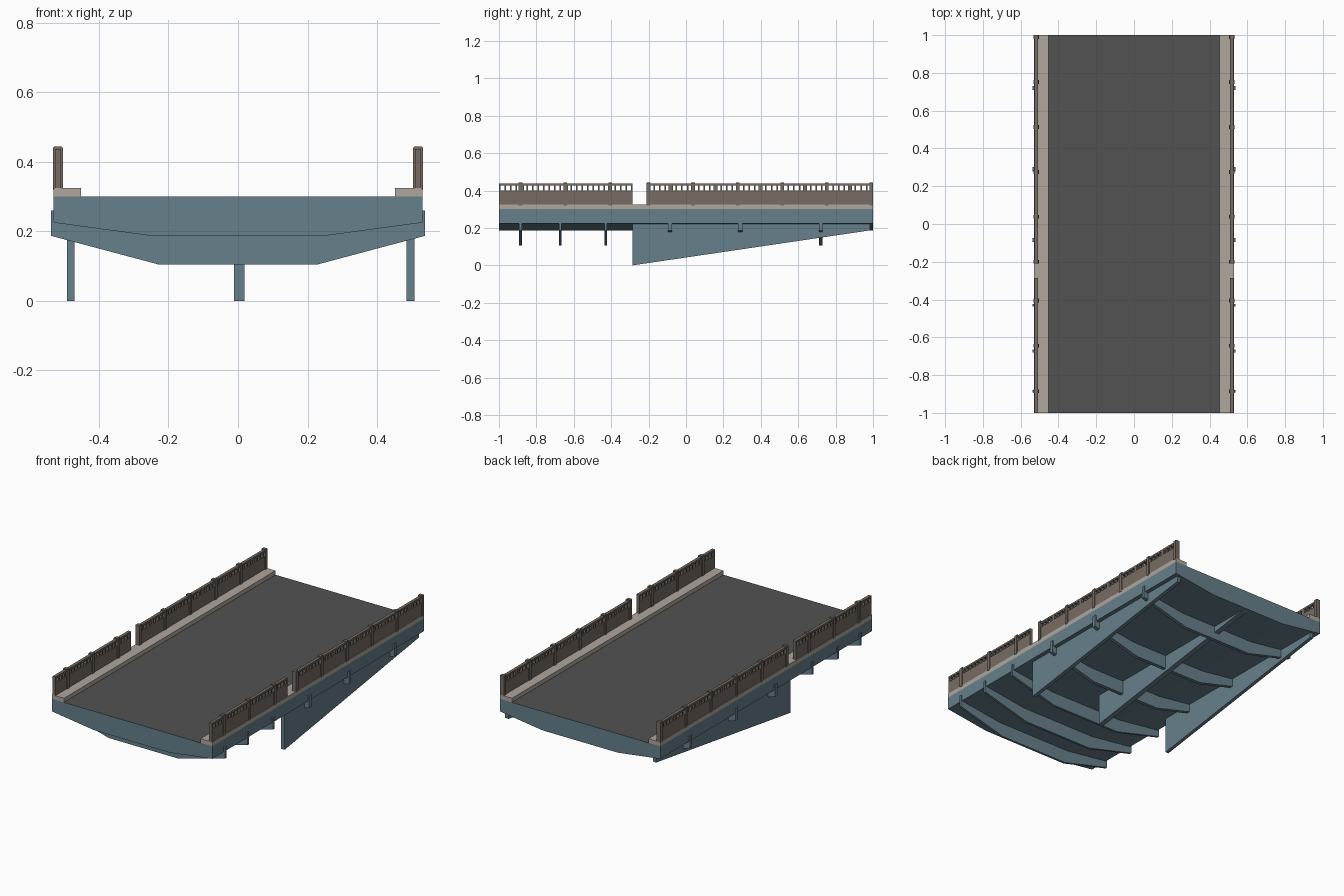
import bpy, bmesh

if "Cube" in bpy.data.objects:
    bpy.data.objects.remove(bpy.data.objects["Cube"])


def material(name, rgb):
    m = bpy.data.materials.new(name)
    m.diffuse_color = (*rgb, 1)
    m.use_nodes = True
    m.node_tree.nodes["Principled BSDF"].inputs["Base Color"].default_value = m.diffuse_color
    return m


STEEL = material("blue grey steel", (0.135, 0.215, 0.26))
ROAD = material("dark asphalt", (0.084, 0.084, 0.084))
KERB = material("pale concrete", (0.43, 0.385, 0.345))
RAIL = material("brown stone", (0.18, 0.15, 0.125))


def finish(name, bm, mats):
    bmesh.ops.recalc_face_normals(bm, faces=bm.faces)
    me = bpy.data.meshes.new(name)
    bm.to_mesh(me)
    bm.free()
    for m in mats:
        me.materials.append(m)
    ob = bpy.data.objects.new(name, me)
    bpy.context.collection.objects.link(ob)
    return ob


def prism(bm, pts, axis, a, b):
    """Extrude a profile along x (profile y,z) or y (profile x,z)."""
    def place(p, t):
        return (t, p[0], p[1]) if axis == "x" else (p[0], t, p[1])
    lo = [bm.verts.new(place(p, a)) for p in pts]
    hi = [bm.verts.new(place(p, b)) for p in pts]
    n = len(pts)
    bm.faces.new(lo)
    bm.faces.new(hi[::-1])
    for i in range(n):
        j = (i + 1) % n
        bm.faces.new((lo[i], lo[j], hi[j], hi[i]))


def box(bm, x0, x1, y0, y1, z0, z1):
    prism(bm, [(x0, z0), (x1, z0), (x1, z1), (x0, z1)], "y", y0, y1)


# Deck slab with bevelled belly; the upward face is the road
bm = bmesh.new()
prism(bm, [(-0.53, 0.30), (-0.53, 0.225), (-0.25, 0.187),
           (0.25, 0.187), (0.53, 0.225), (0.53, 0.30)], "y", -1, 1)
deck = finish("deck", bm, [STEEL, ROAD])
for p in deck.data.polygons:
    if p.normal.z > 0.9:
        p.material_index = 1

# Cross beams under the deck, with ends wrapping up the sides
bm = bmesh.new()
for y, w in ((-0.885, 0.014), (-0.672, 0.014), (-0.43, 0.014),
             (-0.085, 0.022), (0.29, 0.022), (0.72, 0.02)):
    prism(bm, [(-0.538, 0.26), (-0.538, 0.187), (-0.23, 0.105),
               (0.23, 0.105), (0.538, 0.187), (0.538, 0.26)],
          "y", y - w / 2, y + w / 2)
finish("cross_beams", bm, [STEEL])

# Three tapering lengthwise girders
for name, x0, x1 in (("left_girder", -0.492, -0.471),
                     ("middle_girder", -0.012, 0.019),
                     ("right_girder", 0.485, 0.508)):
    bm = bmesh.new()
    prism(bm, [(-0.285, 0.0), (0.985, 0.187), (0.985, 0.25),
               (-0.285, 0.25)], "x", x0, x1)
    finish(name, bm, [STEEL])

# Kerbs and parapets on both sides
POSTS = (-0.885, -0.645, -0.405, -0.2, 0.038, 0.276, 0.514, 0.752, 0.99)
SECTIONS = ((-1.0, -0.285), (-0.205, 1.0))
for side, s in (("left", -1), ("right", 1)):
    bm = bmesh.new()
    box(bm, s * 0.452, s * 0.53, -1, 1, 0.299, 0.325)
    finish(side + "_kerb", bm, [KERB])

    bm = bmesh.new()
    a, b = s * 0.509, s * 0.527
    for y0, y1 in SECTIONS:
        box(bm, a, b, y0, y1, 0.32, 0.401)       # solid lower wall
        box(bm, a, b, y0, y1, 0.426, 0.437)      # top rail
        # small uprights between wall and top rail, wide one mid-panel
        n = round((y1 - y0) / 0.03)
        for i in range(n + 1):
            y = y0 + 0.004 + (y1 - y0 - 0.008) * i / n
            w = 0.011 if i % 8 == 4 else 0.004
            box(bm, a, b, max(y - w, y0), min(y + w, y1), 0.40, 0.427)
    finish(side + "_parapet", bm, [RAIL])

    # Posts with chamfered caps
    bm = bmesh.new()
    for y in POSTS:
        h = 0.01
        prism(bm, [(s * 0.504, 0.32), (s * 0.532, 0.32), (s * 0.532, 0.44),
                   (s * 0.529, 0.444), (s * 0.507, 0.444), (s * 0.504, 0.44)],
              "y", y - h, y + h)
    finish(side + "_posts", bm, [RAIL])
